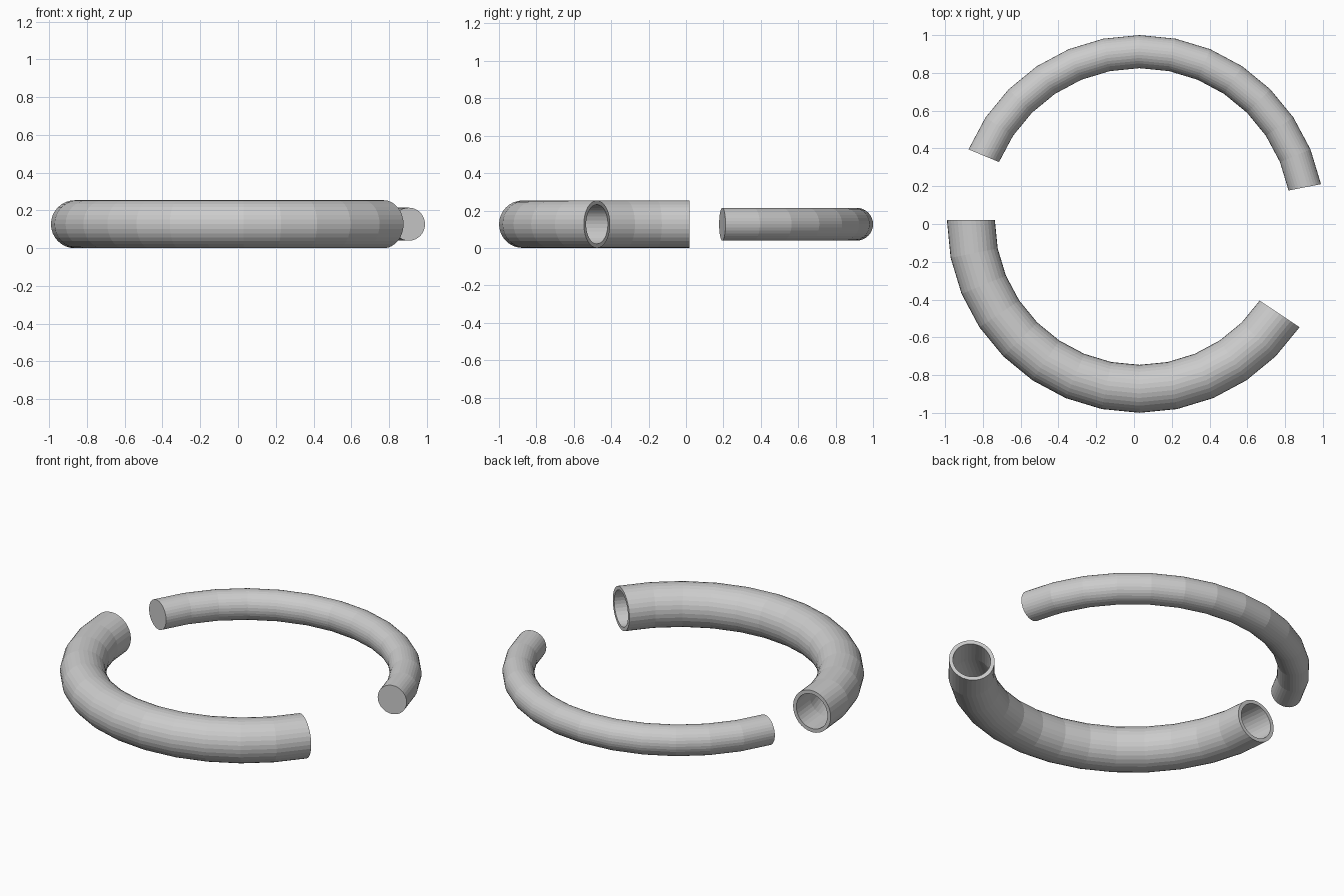
import bpy, bmesh
from math import sin, cos, pi, radians

if "Cube" in bpy.data.objects:
    bpy.data.objects.remove(bpy.data.objects["Cube"])

CENTRE = (0.029, 0.02, 0.127)
RING_R = 0.8927      # radius of the path through both parts
STEP = 11.25         # degrees per segment
SIDES = 32


def arc_part(name, start, steps, outer, inner=None):
    """Sweep a round section along an arc; hollow if inner is given."""
    bm = bmesh.new()

    def rings(r):
        out = []
        for i in range(steps + 1):
            a = radians(start + i * STEP)
            ring = []
            for j in range(SIDES):
                t = 2 * pi * j / SIDES
                d = RING_R + r * cos(t)
                ring.append(bm.verts.new((d * cos(a), d * sin(a), r * sin(t))))
            out.append(ring)
        return out

    def bridge(a, b):
        for j in range(SIDES):
            k = (j + 1) % SIDES
            bm.faces.new((a[j], a[k], b[k], b[j]))

    skin = rings(outer)
    for a, b in zip(skin, skin[1:]):
        bridge(a, b)
    if inner:
        bore = rings(inner)
        for a, b in zip(bore, bore[1:]):
            bridge(b, a)
        bridge(skin[0], bore[0])
        bridge(skin[-1], bore[-1])
    else:
        bm.faces.new(skin[0])
        bm.faces.new(skin[-1])
    bmesh.ops.recalc_face_normals(bm, faces=bm.faces)
    mesh = bpy.data.meshes.new(name)
    bm.to_mesh(mesh)
    bm.free()
    obj = bpy.data.objects.new(name, mesh)
    obj.location = CENTRE
    bpy.context.collection.objects.link(obj)


# Thick hollow sleeve at the front
arc_part("hollow_tube", 180, 13, 0.127, 0.105)
# Thin solid rod at the back
arc_part("solid_rod", 11.25, 13, 0.0875)
